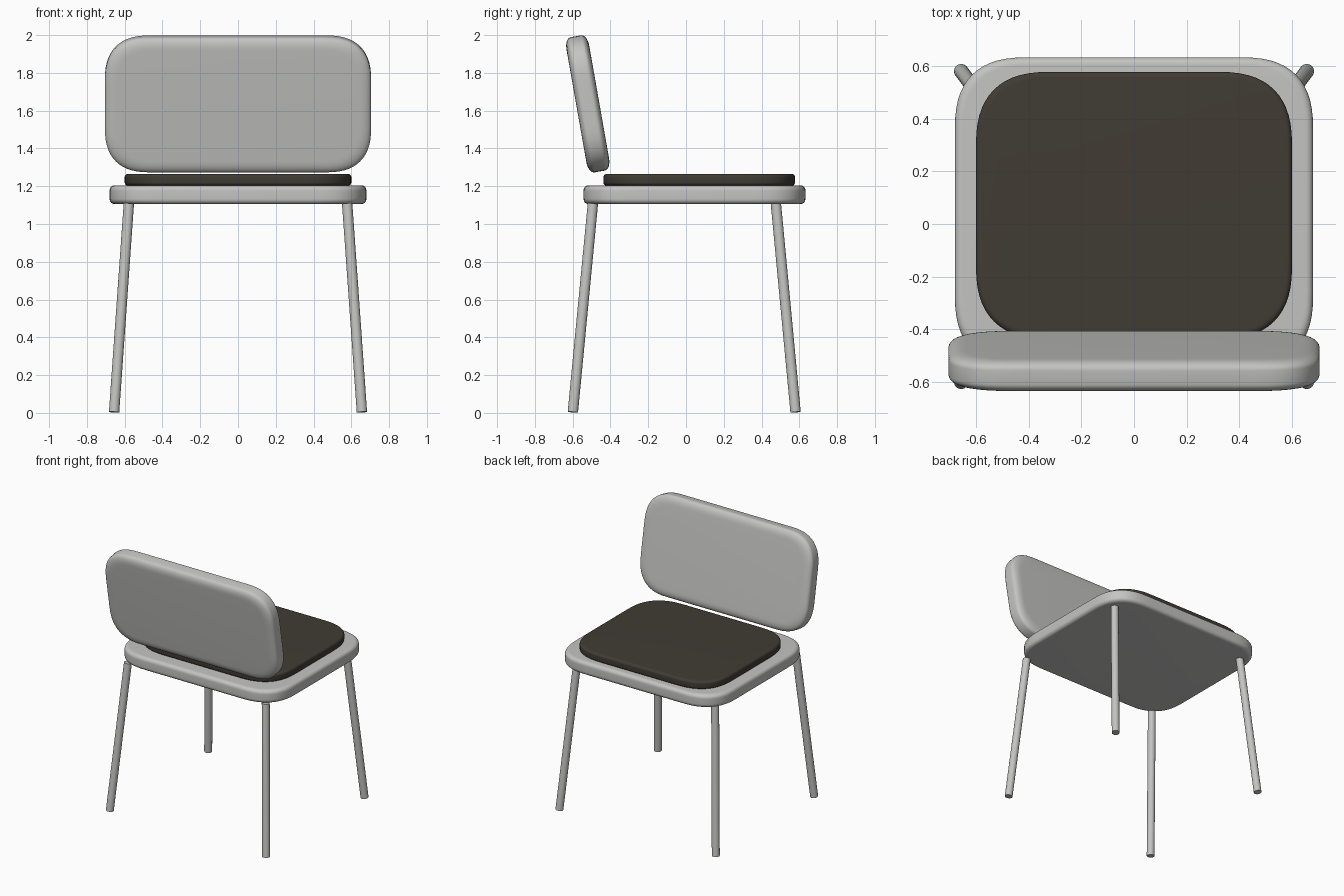
import bpy, bmesh, math
from mathutils import Vector

cube = bpy.data.objects.get("Cube")
if cube:
    bpy.data.objects.remove(cube, do_unlink=True)


def material(name, rgb):
    m = bpy.data.materials.new(name)
    m.use_nodes = True
    m.diffuse_color = (*rgb, 1)
    bsdf = m.node_tree.nodes["Principled BSDF"]
    bsdf.inputs["Base Color"].default_value = (*rgb, 1)
    bsdf.inputs["Roughness"].default_value = 0.6
    return m


GREY = material("light grey", (0.55, 0.55, 0.54))
BROWN = material("dark brown fabric", (0.052, 0.044, 0.034))


def quarter(n, steps):
    """Points of a soft quarter curve from (1, 0) to (0, 1)."""
    pts = []
    for i in range(steps + 1):
        a = math.pi / 2 * i / steps
        pts.append((max(math.cos(a), 0) ** (2 / n), max(math.sin(a), 0) ** (2 / n)))
    return pts


def outline(hx, hy, d):
    """Rounded rectangle with soft corners, counter-clockwise."""
    arc = [(hx - d + d * u, hy - d + d * v) for u, v in quarter(2.6, 14)]
    back = arc[::-1]
    return (arc + [(-x, y) for x, y in back]
            + [(-x, -y) for x, y in arc] + [(x, -y) for x, y in back])


def finish(bm, name, mat):
    bmesh.ops.recalc_face_normals(bm, faces=bm.faces)
    me = bpy.data.meshes.new(name)
    bm.to_mesh(me)
    bm.free()
    ob = bpy.data.objects.new(name, me)
    bpy.context.collection.objects.link(ob)
    me.materials.append(mat)
    bpy.ops.object.select_all(action='DESELECT')
    ob.select_set(True)
    bpy.context.view_layer.objects.active = ob
    bpy.ops.object.shade_smooth_by_angle(angle=math.radians(35))
    return ob


def slab(name, mat, size, corner, edge, centre, tilt=0.0):
    """Padded board: soft corners in plan, edges rounded by (inset, drop)."""
    hx, hy, hz = (s / 2 for s in size)
    inset, drop = edge
    top = [(inset * (1 - u), hz - drop + drop * v) for u, v in quarter(2.2, 8)]
    profile = [(i, -z) for i, z in reversed(top)] + top
    bm = bmesh.new()
    rings = [[bm.verts.new((x, y, z)) for x, y in outline(hx - i, hy - i, corner - i * 0.6)]
             for i, z in profile]
    for a, b in zip(rings, rings[1:]):
        for k in range(len(a)):
            j = (k + 1) % len(a)
            bm.faces.new((a[k], a[j], b[j], b[k]))
    bm.faces.new(rings[0][::-1])
    bm.faces.new(rings[-1])
    bmesh.ops.remove_doubles(bm, verts=bm.verts, dist=1e-5)
    ob = finish(bm, name, mat)
    ob.location = centre
    ob.rotation_euler.x = tilt
    return ob


def leg(name, foot, head, radius):
    foot, head = Vector(foot), Vector(head)
    axis = head - foot
    bm = bmesh.new()
    bmesh.ops.create_cone(bm, cap_ends=True, segments=24, radius1=radius,
                          radius2=radius, depth=axis.length)
    ob = finish(bm, name, GREY)
    ob.location = (foot + head) / 2
    ob.rotation_euler = axis.to_track_quat('Z', 'Y').to_euler()


# Seat board, cushion and leaning backrest
slab("seat", GREY, (1.36, 1.175, 0.1), 0.28, (0.03, 0.03), (0, 0.045, 1.155))
slab("seat_cushion", BROWN, (1.2, 1.015, 0.064), 0.29, (0.022, 0.02), (0, 0.07, 1.234))
slab("backrest", GREY, (1.41, 0.727, 0.122), 0.25, (0.065, 0.035),
     (0, -0.52, 1.636), math.radians(100))

# Splayed round legs
for side, sx in (("left", 1), ("right", -1)):
    for end, y0, y1 in (("front", -0.599, -0.493), ("back", 0.58, 0.476)):
        leg(f"{end}_{side}_leg", (sx * 0.656, y0, 0.004), (sx * 0.578, y1, 1.107), 0.0275)
